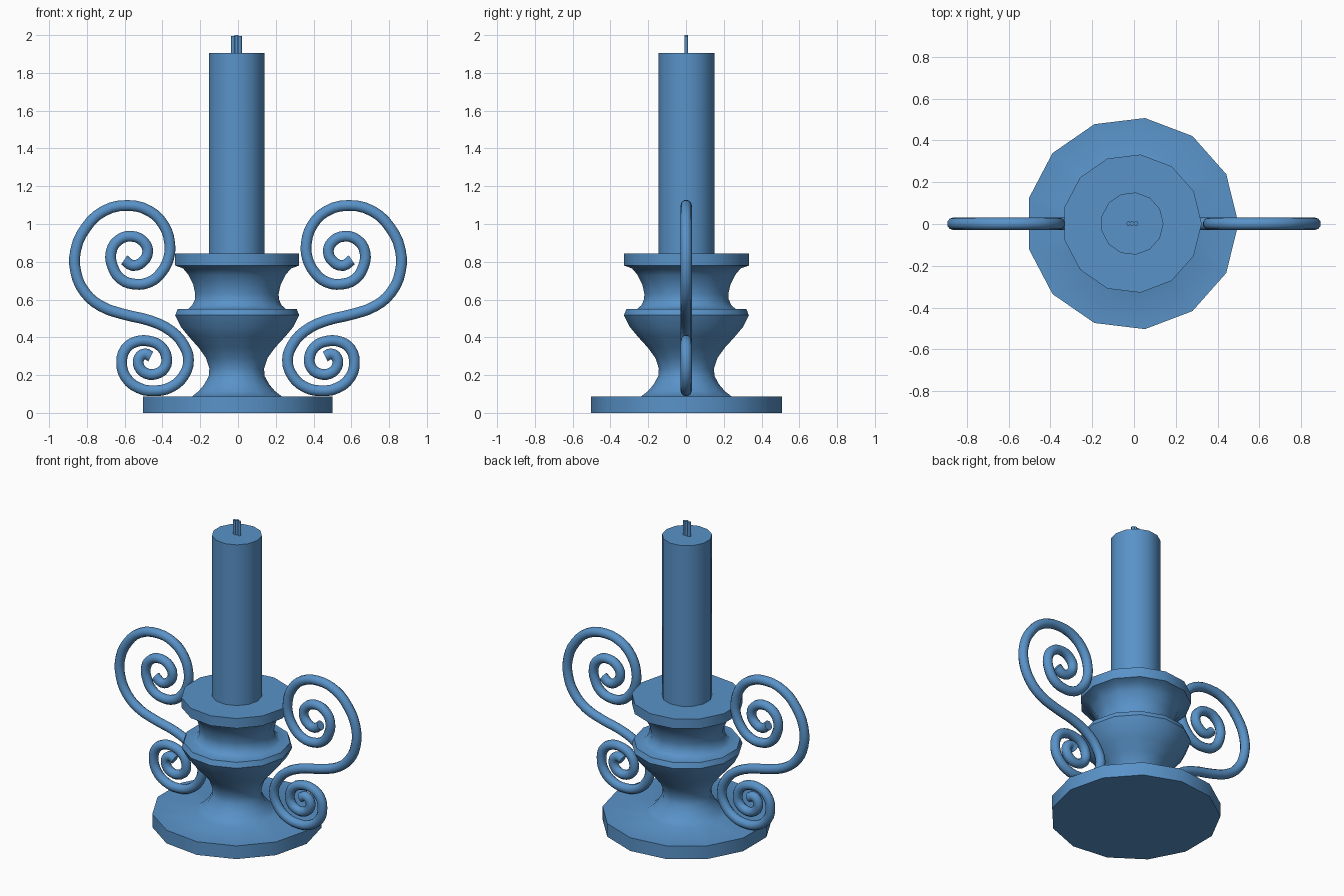
import bpy, math
from math import radians

if "Cube" in bpy.data.objects:
    bpy.data.objects.remove(bpy.data.objects["Cube"])

SIDES = 13
CX = -0.009   # 13-gon has a corner at +x and a flat at -x

BLUE = bpy.data.materials.new("blue_paint")
BLUE.diffuse_color = (0.1, 0.29, 0.58, 1)
BLUE.use_nodes = True
BLUE.node_tree.nodes["Principled BSDF"].inputs["Base Color"].default_value = BLUE.diffuse_color


def finish(ob, angle):
    ob.data.materials.clear()
    ob.data.materials.append(BLUE)
    bpy.ops.object.select_all(action='DESELECT')
    ob.select_set(True)
    bpy.context.view_layer.objects.active = ob
    bpy.ops.object.shade_smooth_by_angle(angle=radians(angle))


def lathe(name, profile, cx=CX, sides=SIDES, angle=43):
    verts, faces = [], []
    for r, z in profile:
        for i in range(sides):
            a = 2 * math.pi * i / sides
            verts.append((cx + r * math.cos(a), 0.002 + r * math.sin(a), z))
    for j in range(len(profile) - 1):
        for i in range(sides):
            k = (i + 1) % sides
            faces.append((j * sides + i, j * sides + k,
                          (j + 1) * sides + k, (j + 1) * sides + i))
    faces.append(tuple(reversed(range(sides))))
    top = (len(profile) - 1) * sides
    faces.append(tuple(range(top, top + sides)))
    me = bpy.data.meshes.new(name)
    me.from_pydata(verts, [], faces)
    ob = bpy.data.objects.new(name, me)
    bpy.context.collection.objects.link(ob)
    finish(ob, angle)
    return ob


# Turned holder: foot plate flowing into stem, rimmed bowl, then flanged cup
lathe("holder", [
    (0.509, 0), (0.509, 0.087),
    (0.24, 0.088), (0.205, 0.115), (0.175, 0.15), (0.15, 0.195), (0.147, 0.235),
    (0.165, 0.29), (0.205, 0.345), (0.26, 0.405), (0.302, 0.455), (0.333, 0.517),
    (0.32, 0.55), (0.262, 0.551), (0.24, 0.57), (0.226, 0.6), (0.224, 0.63),
    (0.235, 0.68), (0.26, 0.73), (0.29, 0.765), (0.333, 0.78), (0.333, 0.845)])

# Candle and its wick of three thin strands
lathe("candle", [(0.15, 0.84), (0.15, 1.905)])
for n, dx in enumerate((-0.018, 0.0, 0.018)):
    lathe(f"wick_strand_{n + 1}", [(0.011, 1.9), (0.011, 2.0 - 0.004 * (n != 1))],
          cx=-0.008 + dx, sides=6, angle=65)

# Scroll handle centreline (x, z in hundredths), upper spiral to lower spiral
PATH = [(60, 81), (55.5, 78), (50.3, 80), (47.6, 85.2), (49.7, 90.5), (56, 93.5),
        (63, 91.5), (67, 85.2), (66, 77), (62, 71), (55, 68.2), (46.5, 69.3),
        (40.2, 74.6), (36.5, 82), (36, 90), (39.2, 99.5), (46.6, 106.8),
        (58.2, 109.8), (71, 106.8), (80.4, 98), (85.7, 86.3), (85.7, 74.6),
        (81, 64), (72.5, 56.6), (60.3, 52.2), (46, 48.7), (35, 43.2), (28.6, 36),
        (26, 28), (28.6, 19.6), (35, 13.8), (43.4, 11.7), (52.4, 13.2),
        (59.3, 19), (61.4, 27), (59.3, 33.9), (54, 37.6), (47, 38), (40.5, 35),
        (37.6, 29), (38.7, 23.8), (43, 20.7), (48.5, 20.9), (52.2, 24.6),
        (52.2, 29), (49, 31.3), (46, 29.8)]


def scroll(name, sign):
    cu = bpy.data.curves.new(name, 'CURVE')
    cu.dimensions = '3D'
    cu.resolution_u = 3
    cu.bevel_depth = 0.03
    cu.bevel_resolution = 3
    cu.use_fill_caps = True
    sp = cu.splines.new('BEZIER')
    sp.bezier_points.add(len(PATH) - 1)
    for p, (x, z) in zip(sp.bezier_points, PATH):
        p.co = (sign * (x / 100 + 0.002), 0.001, z / 100)
        p.handle_left_type = p.handle_right_type = 'AUTO'
    ob = bpy.data.objects.new(name, cu)
    bpy.context.collection.objects.link(ob)
    bpy.ops.object.select_all(action='DESELECT')
    ob.select_set(True)
    bpy.context.view_layer.objects.active = ob
    bpy.ops.object.convert(target='MESH')
    finish(bpy.context.view_layer.objects.active, 60)


scroll("right_scroll", 1)
scroll("left_scroll", -1)
